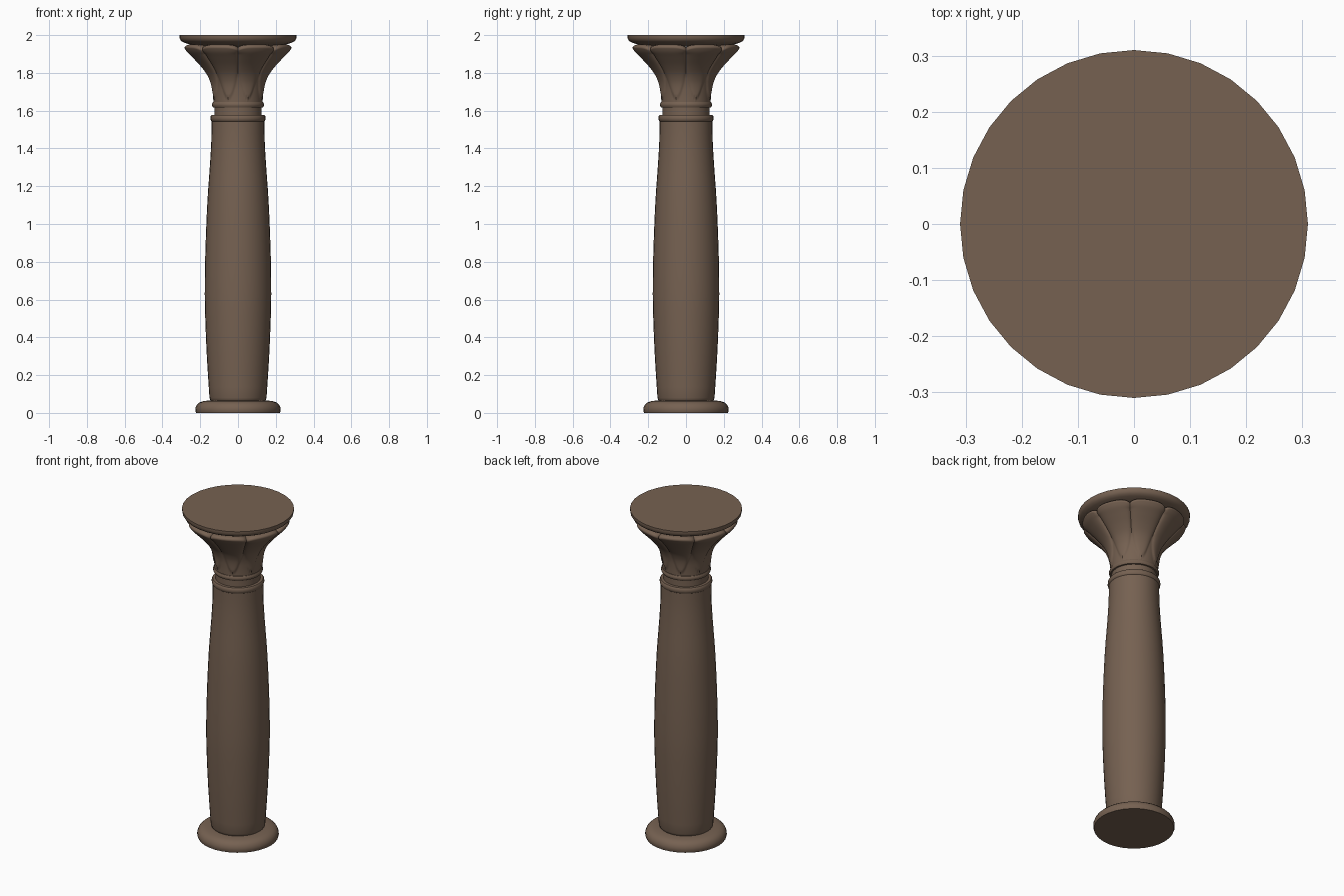
import bpy, math

if "Cube" in bpy.data.objects:
    bpy.data.objects.remove(bpy.data.objects["Cube"])

stone = bpy.data.materials.new("brown stone")
stone.diffuse_color = (0.18, 0.12, 0.083, 1)
stone.use_nodes = True
stone.node_tree.nodes["Principled BSDF"].inputs["Base Color"].default_value = stone.diffuse_color


def smooth_curve(pts, steps):
    """Catmull-Rom through (radius, z) points."""
    out = []
    for i in range(len(pts) - 1):
        p0, p1 = pts[max(i - 1, 0)], pts[i]
        p2, p3 = pts[i + 1], pts[min(i + 2, len(pts) - 1)]
        for s in range(steps):
            t = s / steps
            out.append(tuple(0.5 * (2 * b + (c - a) * t + (2 * a - 5 * b + 4 * c - d) * t * t
                                    + (3 * b - a - 3 * c + d) * t ** 3)
                             for a, b, c, d in zip(p0, p1, p2, p3)))
    return out + [pts[-1]]


def lathe(name, profile, segs=32, shape=None, angle=40):
    """Revolve a (radius, z) profile; shape(r, z, angle) may deform each point."""
    verts, faces = [], []
    for r, z in profile:
        for k in range(segs):
            a = 2 * math.pi * k / segs
            rr, zz = shape(r, z, a) if shape else (r, z)
            verts.append((rr * math.cos(a), rr * math.sin(a), zz))
    for i in range(len(profile) - 1):
        for k in range(segs):
            n = (k + 1) % segs
            faces.append((i * segs + k, i * segs + n, (i + 1) * segs + n, (i + 1) * segs + k))
    top = (len(profile) - 1) * segs
    faces.append(tuple(reversed(range(segs))))
    faces.append(tuple(range(top, top + segs)))
    me = bpy.data.meshes.new(name)
    me.from_pydata(verts, [], faces)
    me.materials.append(stone)
    ob = bpy.data.objects.new(name, me)
    bpy.context.collection.objects.link(ob)
    bpy.ops.object.select_all(action='DESELECT')
    ob.select_set(True)
    bpy.context.view_layer.objects.active = ob
    bpy.ops.object.shade_smooth_by_angle(angle=math.radians(angle))
    return ob


# Rounded foot
lathe("base", [(0.222, 0), (0.226, 0.012), (0.225, 0.027), (0.218, 0.043),
               (0.205, 0.055), (0.185, 0.062), (0.155, 0.066), (0.14, 0.066)])

# Swelling shaft
lathe("shaft", [(0.14, 0.06), (0.147, 0.068)] + smooth_curve(
    [(0.151, 0.08), (0.165, 0.3), (0.174, 0.52), (0.176, 0.68), (0.172, 0.88),
     (0.162, 1.12), (0.148, 1.32), (0.141, 1.45), (0.14, 1.55)], 3))

# Collar, recessed neck and capital ring
lathe("collar", [(0.138, 1.542), (0.143, 1.546), (0.146, 1.557), (0.145, 1.57),
                 (0.14, 1.577), (0.12, 1.578)])
lathe("neck", [(0.125, 1.57), (0.125, 1.63)])
lathe("capital_ring", [(0.122, 1.616), (0.133, 1.618), (0.138, 1.627),
                       (0.138, 1.636), (0.133, 1.645), (0.12, 1.647)])


# Bell with eight raised leaves, rounded at the foot and scalloped at the top
def leaf_shape(r, z, a):
    u = abs((a / (math.pi / 4)) % 1 - 0.5) * 2      # 0 mid leaf, 1 between leaves
    t = min(max((z - 1.665) / 0.15, 0), 1)
    w = math.sqrt(1 - (1 - t) ** 2) * (0.75 + 0.25 * t)
    depth = 0.007 + 0.014 * min(max((z - 1.75) / 0.18, 0), 1)
    if w > 0.01 and u < w:
        r += depth * (1 - (u / w) ** 4) ** 0.6
    if z > 1.9:
        z -= 0.014 * u ** 4 * min(1, (z - 1.9) / 0.03)
    return r, z


bell = smooth_curve([(0.13, 1.635), (0.133, 1.69), (0.14, 1.74), (0.157, 1.79),
                     (0.187, 1.835), (0.226, 1.88), (0.253, 1.91), (0.266, 1.932)], 5)
bell += [(0.266, 1.94), (0.26, 1.946), (0.245, 1.95), (0.2, 1.951)]
lathe("capital_leaves", bell, 192, leaf_shape, 45)

# Round slab on top
lathe("abacus", [(0.2, 1.94), (0.235, 1.945), (0.262, 1.953), (0.285, 1.96), (0.3, 1.968),
                 (0.308, 1.979), (0.31, 1.99), (0.31, 2.0)])
